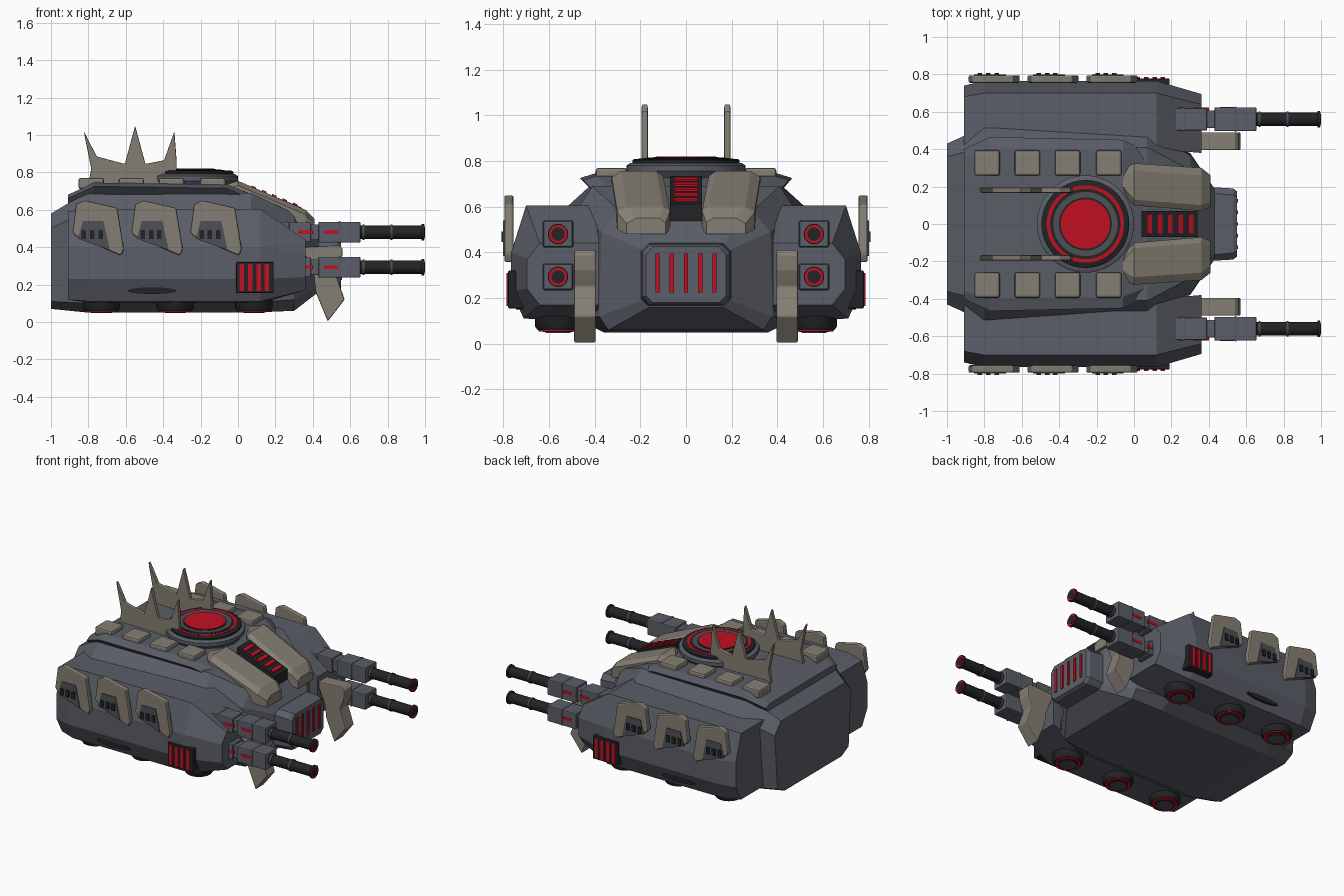
import bpy, bmesh, math

if "Cube" in bpy.data.objects:
    bpy.data.objects.remove(bpy.data.objects["Cube"])

def material(name, rgb):
    m = bpy.data.materials.new(name)
    m.diffuse_color = (*rgb, 1)
    m.use_nodes = True
    m.node_tree.nodes["Principled BSDF"].inputs["Base Color"].default_value = m.diffuse_color
    return m

GREY = material("hull_grey", (0.105, 0.112, 0.138))
BONE = material("bone_armor", (0.235, 0.212, 0.172))
DARK = material("dark_metal", (0.016, 0.017, 0.018))
RED = material("glow_red", (0.55, 0.005, 0.016))
STEEL = material("panel_steel", (0.075, 0.08, 0.095))

def loft(name, rings, mat, bevel=0, smooth=False):
    """Skin a list of equal-length point rings and cap both ends."""
    bm = bmesh.new()
    vs = [[bm.verts.new(p) for p in r] for r in rings]
    n = len(rings[0])
    for a, b in zip(vs, vs[1:]):
        for i in range(n):
            j = (i + 1) % n
            bm.faces.new((a[i], a[j], b[j], b[i]))
    bm.faces.new(vs[0])
    bm.faces.new(vs[-1])
    bmesh.ops.recalc_face_normals(bm, faces=bm.faces)
    me = bpy.data.meshes.new(name)
    bm.to_mesh(me)
    bm.free()
    me.materials.append(mat)
    ob = bpy.data.objects.new(name, me)
    bpy.context.collection.objects.link(ob)
    if bevel:
        mod = ob.modifiers.new("bevel", 'BEVEL')
        mod.width, mod.segments = bevel, 2
    if smooth:
        bpy.ops.object.select_all(action='DESELECT')
        ob.select_set(True)
        bpy.context.view_layer.objects.active = ob
        bpy.ops.object.shade_smooth_by_angle(angle=math.radians(35))
    return ob

def box(name, x, y, z, mat, bevel=0):
    return loft(name, [[(a, y[0], z[0]), (a, y[1], z[0]), (a, y[1], z[1]), (a, y[0], z[1])]
                       for a in x], mat, bevel)

def slab(name, profile, y0, y1, mat, bevel=0):
    """Extrude an x-z profile between two y positions."""
    return loft(name, [[(x, y, z) for x, z in profile] for y in (y0, y1)], mat, bevel)

def lathe(name, profile, c, axis, mat, n=32):
    """Revolve (radius, height) pairs about a vertical or lengthwise axis."""
    rings = []
    for r, h in profile:
        ring = []
        for i in range(n):
            u, v = r * math.cos(2 * math.pi * i / n), r * math.sin(2 * math.pi * i / n)
            ring.append((c[0] + u, c[1] + v, h) if axis == 'z' else (h, c[1] + u, c[2] + v))
        rings.append(ring)
    return loft(name, rings, mat, smooth=True)

def symmetric(name, sections, mat):
    """Loft half sections {x: [(y, z)...]} mirrored across y."""
    return loft(name, [[(x, y, z) for y, z in h] + [(x, -y, z) for y, z in reversed(h)]
                       for x, h in sections], mat)

# Central hull, overhanging deck plate and nose
symmetric("central_hull", [
    (-1.0, [(.32, .07), (.40, .11), (.43, .50), (.36, .58)]),
    (-.80, [(.36, .05), (.46, .10), (.52, .60), (.41, .70)]),
    (.07, [(.36, .05), (.46, .10), (.48, .58), (.41, .69)]),
    (.30, [(.34, .06), (.38, .12), (.37, .49), (.29, .58)]),
    (.43, [(.16, .16), (.19, .19), (.19, .41), (.16, .44)])], GREY)
symmetric("deck_plate", [
    (-.91, [(.36, .60), (.40, .66), (.36, .68)]),
    (-.77, [(.40, .66), (.465, .725), (.40, .745)]),
    (-.06, [(.39, .66), (.45, .715), (.39, .735)]),
    (.33, [(.24, .50), (.27, .54), (.23, .58)])], GREY)
symmetric("nose_block", [
    (.36, [(.17, .16), (.20, .19), (.20, .41), (.17, .44)]),
    (.53, [(.155, .17), (.19, .205), (.19, .40), (.155, .435)]),
    (.55, [(.145, .18), (.175, .21), (.175, .39), (.145, .425)])], GREY)
for i in range(5):
    y = (i - 2) * .0625
    box(f"nose_light_{i}", (.54, .557), (y - .009, y + .009), (.225, .395), RED)

# Hood grille, sloping down toward the nose
slab("hood_grille", [(.04, .60), (.04, .735), (.34, .612), (.34, .50)], -.07, .07, DARK)
for i in range(5):
    x = .085 + i * .055
    z = .735 - (x - .04) * .41
    slab(f"grille_light_{i}", [(x - .012, z - .01), (x - .012, z + .013),
                               (x + .012, z + .003), (x + .012, z - .02)], -.052, .052, RED)

# Turret ring: stacked discs
T = (-.26, 0, 0)
lathe("turret_base", [(.21, .69), (.26, .755), (.26, .78), (.245, .79)], T, 'z', GREY, 48)
lathe("turret_rim", [(.235, .785), (.235, .803), (.225, .809)], T, 'z', DARK, 48)
for nm, r, h, m in (("red_ring", .207, .811, RED), ("inner_ring", .188, .813, DARK),
                    ("inner_plate", .172, .815, STEEL), ("lens_rim", .142, .817, DARK),
                    ("lens", .132, .820, RED)):
    lathe("turret_" + nm, [(r, .79), (r, h)], T, 'z', m, 48)

for s, side in ((1, "left"), (-1, "right")):
    # Side sponson
    mid = [(.40, .10), (.71, .11), (.765, .23), (.765, .40), (.70, .605), (.40, .605)]
    secs = [(-.91, [(.40, .12), (.68, .12), (.74, .23), (.74, .41), (.68, .59), (.40, .59)]),
            (-.80, mid), (.12, mid),
            (.36, [(.38, .17), (.64, .17), (.695, .24), (.695, .37), (.64, .44), (.38, .44)])]
    loft(side + "_sponson", [[(x, s * y, z) for y, z in r] for x, r in secs], GREY)

    # Side armor plates with recessed panel and slots
    for k in range(3):
        d = k * .315
        plate = [(-.885, .48), (-.865, .63), (-.82, .65), (-.645, .61),
                 (-.61, .39), (-.625, .355), (-.87, .46)]
        panel = [(-.83, .54), (-.72, .54), (-.685, .385), (-.855, .445)]
        slab(f"{side}_armor_plate_{k}", [(x + d, z) for x, z in plate],
             s * .755, s * .795, BONE, .008)
        slab(f"{side}_armor_panel_{k}", [(x + d, z) for x, z in panel], s * .78, s * .8, STEEL)
        for j in range(3):
            x = -.825 + j * .045 + d
            box(f"{side}_slot_{k}_{j}", (x - .012, x + .012), (s * .79, s * .808),
                (.445, .492), DARK)

    # Side vent with glowing bars
    box(side + "_vent", (-.01, .19), (s * .70, s * .778), (.155, .32), DARK, .005)
    for j in range(4):
        x = .02 + j * .045
        box(f"{side}_vent_light_{j}", (x - .012, x + .012), (s * .77, s * .785), (.165, .31), RED)

    # Oval port on the lower slope
    loft(side + "_oval_port", [[(-.46 + .13 * math.cos(a * math.pi / 12), s * y,
                                 .168 + .018 * math.sin(a * math.pi / 12)) for a in range(24)]
                               for y in (.68, .745)], DARK)

    # Belly thrusters
    for k, x in enumerate((-.73, -.335, .085)):
        c = (x, s * .56, 0)
        lathe(f"{side}_thruster_{k}", [(.10, .18), (.10, .075), (.09, .06)], c, 'z', DARK)
        lathe(f"{side}_thruster_glow_{k}", [(.085, .08), (.085, .053)], c, 'z', RED)
        lathe(f"{side}_thruster_cap_{k}", [(.066, .08), (.066, .051)], c, 'z', DARK)
        lathe(f"{side}_thruster_core_{k}", [(.055, .08), (.055, .048)], c, 'z', STEEL)

    # Twin guns
    for k, z in enumerate((.48, .293)):
        g = f"{side}_gun_{k}_"
        y = s * .56
        for nm, x0, x1, w in (("breech", .17, .39, .06), ("neck", .38, .44, .048),
                              ("collar", .255, .275, .064), ("receiver", .43, .655, .0635),
                              ("band", .535, .55, .067)):
            box(g + nm, (x0, x1), (y - w, y + w), (z - w * .88, z + w * .88), GREY, .006)
        for j, (x0, x1) in enumerate(((.32, .40), (.46, .535))):
            w = s * (.062 if j == 0 else .066)
            box(f"{g}stripe_{j}", (x0, x1), (y, y + w), (z - .01, z + .01), RED)
        c = (0, y, z)
        lathe(g + "barrel", [(.036, .64), (.036, .98), (.045, .982), (.045, .995)], c, 'x', DARK, 20)
        for j, x in enumerate((.665, .815)):
            lathe(f"{g}barrel_ring_{j}", [(.041, x), (.041, x + .012)], c, 'x', STEEL, 20)
        lathe(g + "muzzle_glow", [(.040, .98), (.040, .998)], c, 'x', RED, 20)
        lathe(g + "muzzle_core", [(.029, .98), (.029, 1.0)], c, 'x', DARK, 20)

    # Front fang
    slab(side + "_fang", [(.34, .40), (.54, .41), (.56, .39), (.555, .32), (.525, .25), (.57, .12),
                          (.48, .003), (.415, .16), (.405, .25)], s * .395, s * .49, BONE, .006)

    # Hood armor pad
    hood = [(-.06, .17, .29, .69, .735), (0, .10, .325, .64, .755),
            (.36, .07, .30, .50, .60), (.41, .09, .26, .48, .55)]
    loft(side + "_hood_pad", [[(x, s * a, lo), (x, s * b, lo), (x, s * b, hi - .025),
                               (x, s * (b - .04), hi), (x, s * (a + .03), hi),
                               (x, s * a, hi - .02)] for x, a, b, lo, hi in hood], BONE)

    # Deck pads
    for k, x in enumerate((-.785, -.57, -.355, -.135)):
        w = .068
        box(f"{side}_deck_pad_{k}", (x - w, x + w), (s * .258, s * .395), (.71, .77), BONE, .012)

    # Spiked crest
    slab(side + "_crest", [(-.80, .73), (-.785, .82), (-.825, 1.02), (-.755, .885), (-.605, .845),
                           (-.55, 1.05), (-.495, .845), (-.395, .865), (-.34, 1.02),
                           (-.328, .86), (-.33, .73)], s * .167, s * .195, BONE, .005)
